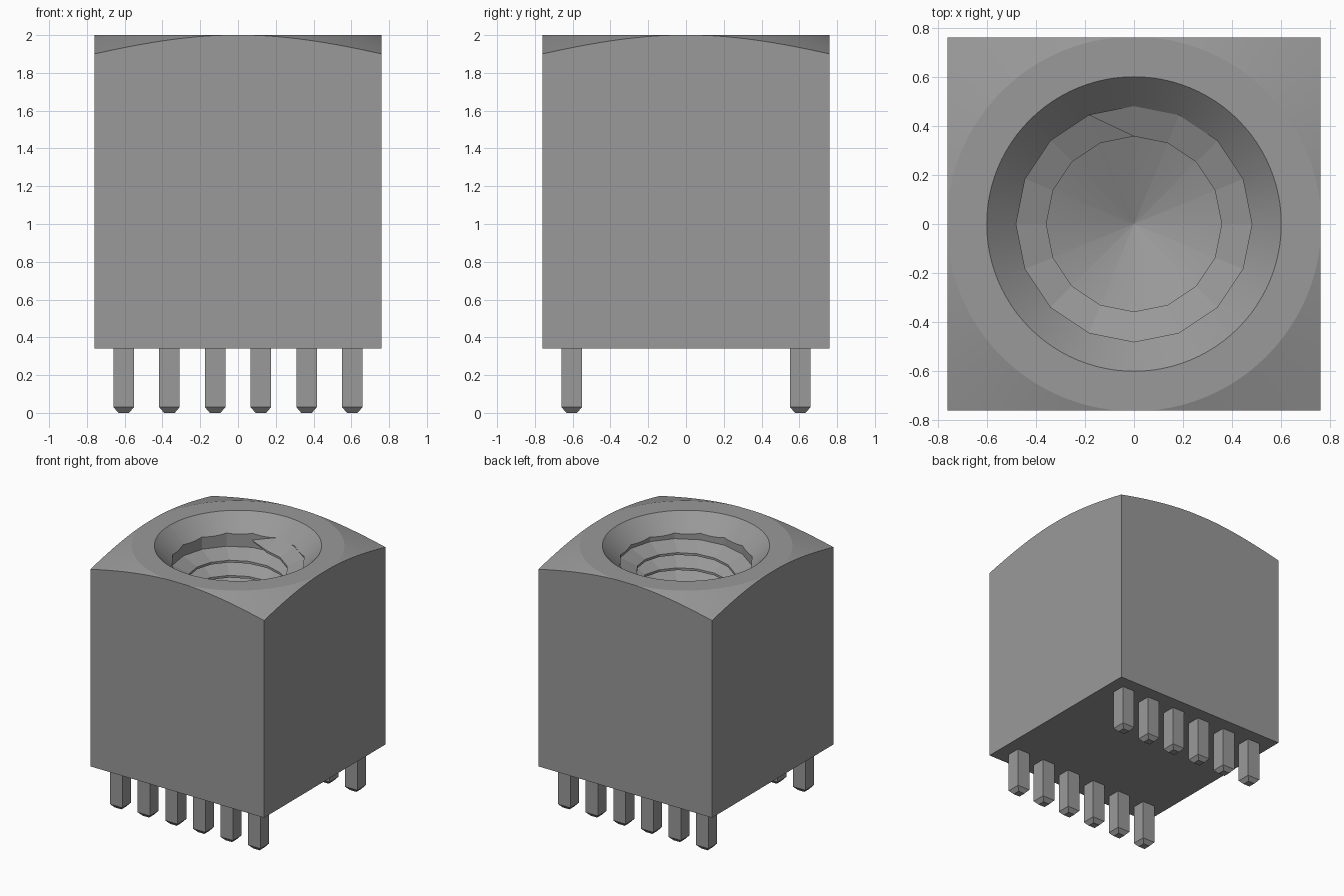
import bpy, bmesh, math

old = bpy.data.objects.get("Cube")
if old:
    bpy.data.objects.remove(old, do_unlink=True)

grey = bpy.data.materials.new("plain_grey")
grey.use_nodes = True
COLOUR = (0.32, 0.32, 0.32, 1)
grey.diffuse_color = COLOUR
grey.node_tree.nodes["Principled BSDF"].inputs["Base Color"].default_value = COLOUR

HALF, BASE, TOP = 0.76, 0.34, 2.0
ROOT, CREST, PITCH, SIDES = 0.48, 0.357, 0.12, 16
RIM = 1.88


def make(name, bm):
    bmesh.ops.recalc_face_normals(bm, faces=bm.faces)
    mesh = bpy.data.meshes.new(name)
    bm.to_mesh(mesh)
    bm.free()
    mesh.materials.append(grey)
    obj = bpy.data.objects.new(name, mesh)
    bpy.context.collection.objects.link(obj)
    return obj


def box(bm, x, y, z0, z1, half_low, half_high):
    """Square prism or frustum."""
    rings = []
    for z, h in ((z0, half_low), (z1, half_high)):
        rings.append([bm.verts.new((x + sx * h, y + sy * h, z))
                      for sx, sy in ((-1, -1), (1, -1), (1, 1), (-1, 1))])
    bridge(bm, rings)
    return rings


def bridge(bm, rings, close=True):
    for a, b in zip(rings, rings[1:]):
        n = len(a)
        for i in range(n if close else n - 1):
            j = (i + 1) % n
            bm.faces.new((a[i], a[j], b[j], b[i]))


def lathe(name, profile, sides):
    """Closed solid of revolution from (radius, height) pairs."""
    bm = bmesh.new()
    rings = [[bm.verts.new((r * math.cos(i * math.tau / sides),
                            r * math.sin(i * math.tau / sides), z))
              for i in range(sides)] for r, z in profile]
    bridge(bm, rings)
    bm.faces.new(rings[0])
    bm.faces.new(rings[-1])
    bmesh.ops.remove_doubles(bm, verts=bm.verts, dist=1e-5)
    return make(name, bm)


def combine(obj, cutter, operation):
    cutter.hide_render = True
    mod = obj.modifiers.new(operation.lower(), "BOOLEAN")
    mod.operation, mod.object, mod.solver = operation, cutter, "EXACT"
    bpy.context.view_layer.objects.active = obj
    bpy.ops.object.modifier_apply(modifier=mod.name)
    bpy.data.objects.remove(cutter, do_unlink=True)


# Square housing with its top corners turned down to a shallow cone
bm = bmesh.new()
low, high = box(bm, 0, 0, BASE, 2.3, HALF, HALF)
bm.faces.new(low)
bm.faces.new(high)
housing = make("housing", bm)
slope = 0.1 / (HALF * math.sqrt(2) - HALF)
wide = 1.5
combine(housing, lathe("corner_cutter", [
    (wide, 0), (wide, TOP - (wide - HALF) * slope), (HALF + 0.003, TOP)], 96), "INTERSECT")

# Countersink, then a sixteen-sided bore with a conical floor
combine(housing, lathe("countersink_cutter", [(0.45, 1.85), (0.7, 2.1)], 96), "DIFFERENCE")
combine(housing, lathe("bore_cutter", [(0.002, 0.8), (ROOT, 1.0), (ROOT, 1.93)], SIDES),
        "DIFFERENCE")

bpy.ops.object.select_all(action="DESELECT")
housing.select_set(True)
bpy.context.view_layer.objects.active = housing
bpy.ops.object.shade_smooth_by_angle(angle=math.radians(15))

# Helical ridge, fading into the wall over one segment at each end
bm = bmesh.new()
section = [(ROOT, 0), (CREST, 0.45), (CREST, 0.6), (ROOT, 1)]
last = SIDES * 7
stations = []
for k in range(-1, last + 1):
    angle = math.pi / 2 - k * math.tau / SIDES
    z = RIM - max(k, 0) * PITCH / SIDES
    ends = k in (-1, last)
    ring = []
    for r, drop in section:
        if ends:
            r, drop = ROOT, 0.45 + 0.1 * drop
        ring.append(bm.verts.new((r * math.cos(angle), r * math.sin(angle), z - drop * PITCH)))
    stations.append(ring)
bridge(bm, stations, close=False)
make("thread_ridge", bm)

# Two rows of square pins with tapered tips
for side, y in (("front", -0.605), ("back", 0.605)):
    for i in range(6):
        bm = bmesh.new()
        x = (i - 2.5) * 0.242
        tip, shoulder = box(bm, x, y, 0, 0.03, 0.028, 0.054)
        bm.faces.new(tip)
        top = box(bm, x, y, 0.03, BASE + 0.01, 0.054, 0.054)[1]
        bm.faces.new(top)
        bmesh.ops.remove_doubles(bm, verts=bm.verts, dist=1e-5)
        make(f"{side}_pin_{i + 1}", bm)
